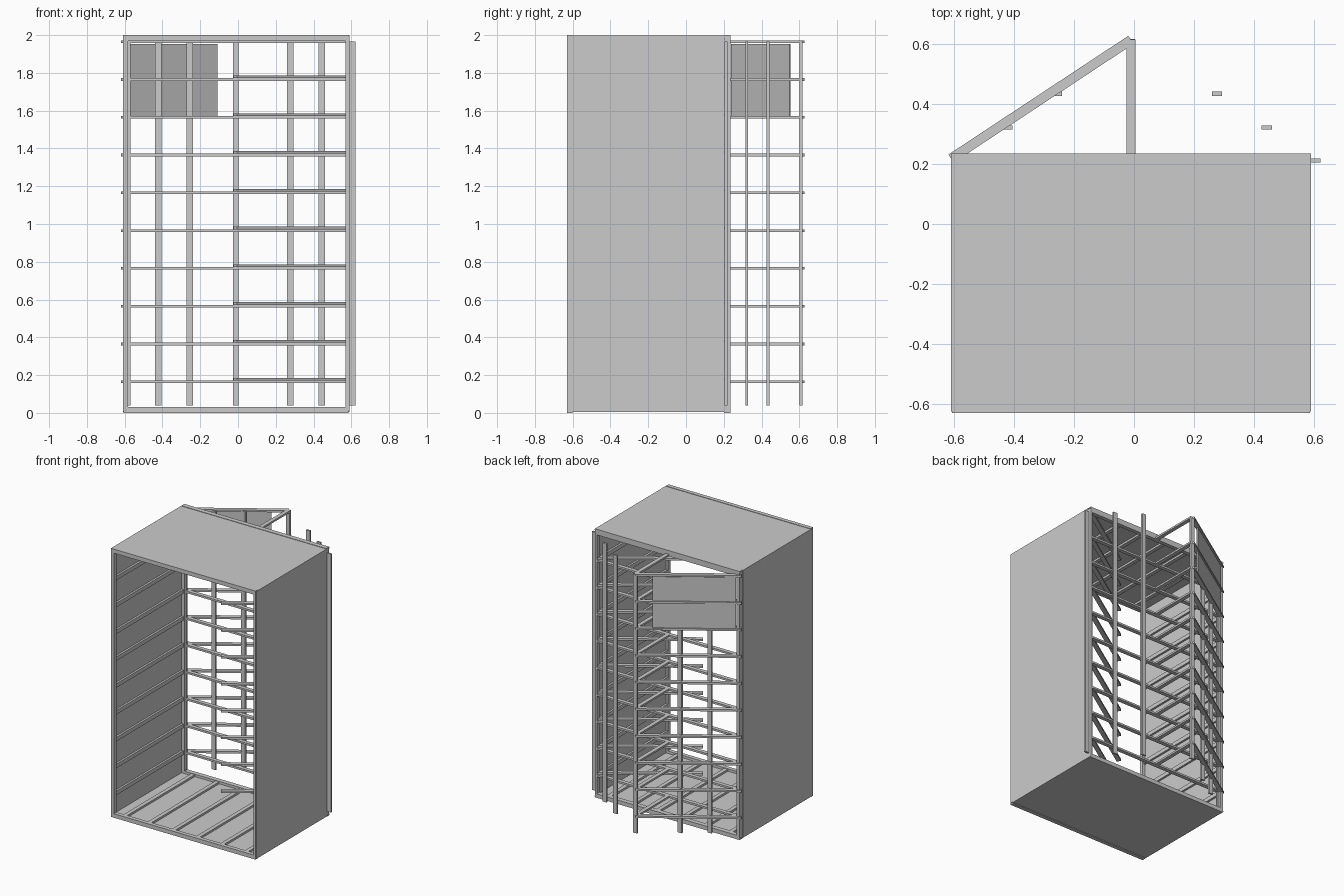
import bpy
import math
from mathutils import Matrix, Vector

old = bpy.data.objects.get("Cube")
if old:
    bpy.data.objects.remove(old, do_unlink=True)

grey = bpy.data.materials.new("plain grey")
grey.use_nodes = True
colour = (0.6, 0.6, 0.6, 1)
grey.diffuse_color = colour
grey.node_tree.nodes["Principled BSDF"].inputs["Base Color"].default_value = colour


def box(name, lo, hi):
    """Axis aligned block between two corners."""
    lo, hi = Vector(lo), Vector(hi)
    bpy.ops.mesh.primitive_cube_add(size=1)
    ob = bpy.context.object
    ob.name = name
    ob.data.transform(Matrix.Translation((lo + hi) / 2) @ Matrix.Diagonal((*(hi - lo), 1)))
    ob.data.materials.append(grey)
    return ob


def bar(name, a, b, z, width=0.03, height=0.014):
    """Level bar between two plan points."""
    a, b = Vector(a), Vector(b)
    d = b - a
    ob = box(name, (0, -width / 2, -height / 2), (d.length, width / 2, height / 2))
    ob.data.transform(Matrix.Translation((a.x, a.y, z)) @ Matrix.Rotation(math.atan2(d.y, d.x), 4, 'Z'))
    return ob


LEFT, RIGHT, FRONT, BACK = 0.59, -0.61, -0.6, 0.2
MID = -0.01
levels = [0.165 + 0.2 * i for i in range(10)]

# Shell sheets
box("right_wall", (RIGHT, -0.625, 0.01), (RIGHT + 0.005, BACK, 1.995))
box("left_wall", (LEFT - 0.005, -0.625, 0.01), (LEFT, BACK, 1.995))
box("floor_sheet", (RIGHT, FRONT, 0.005), (LEFT, 0.235, 0.012))
box("roof_sheet", (RIGHT, FRONT, 1.99), (LEFT, 0.235, 1.997))

# Front and back rectangular frames
for name, y0, y1 in (("front", -0.63, FRONT), ("back", BACK, 0.235)):
    x0, x1 = RIGHT + 0.004, LEFT - 0.004
    box(name + "_bottom_rail", (x0, y0, 0), (x1, y1, 0.03))
    box(name + "_top_rail", (x0, y0, 1.97), (x1, y1, 2))
    for side, a, b in (("right", x0, x0 + 0.024), ("left", x1 - 0.016, x1)):
        box(name + "_" + side + "_post", (a, y0, 0.03), (b, y1, 1.97))

# Ribs on the walls, floor and roof
for z in levels[:-1]:
    for side, x in (("right", RIGHT + 0.005), ("left", LEFT - 0.02)):
        box(side + "_wall_rib", (x, FRONT, z - 0.015), (x + 0.015, BACK, z + 0.015))
for i in range(6):
    x = MID - 0.5 + 0.2 * i
    for name, z in (("floor_rib", 0.012), ("roof_rib", 1.975)):
        box(name, (x - 0.015, FRONT, z), (x + 0.015, BACK, z + 0.015))

# Triangular rungs behind and slanted rungs inside
for z in levels:
    bar("back_cross_bar", (RIGHT + 0.01, 0.22), (LEFT - 0.01, 0.22), z)
    bar("slanted_door_bar", (-0.61, 0.218), (MID, 0.614), z, 0.032)
    bar("return_bar", (MID, 0.22), (MID, 0.615), z)
    bar("inner_slanted_bar", (-0.015, -0.18), (LEFT - 0.01, 0.215), z + 0.014, 0.032)

# Uprights, mirrored either side of the apex
for x, y in ((0.595, 0.212), (0.4325, 0.322), (0.2665, 0.434)):
    for s in (-1, 1):
        cx = 0.01 + s * x
        box("upright", (cx - 0.017, y - 0.007, 0.04), (cx + 0.017, y + 0.007, 1.965))
box("apex_upright", (-0.027, 0.602, 0.04), (0.003, 0.617, 1.965))

# Solid panel at the top of the slanted door
panel = bar("door_panel", (-0.58, 0.242), (-0.11, 0.55), 1.757, 0.008, 0.39)
